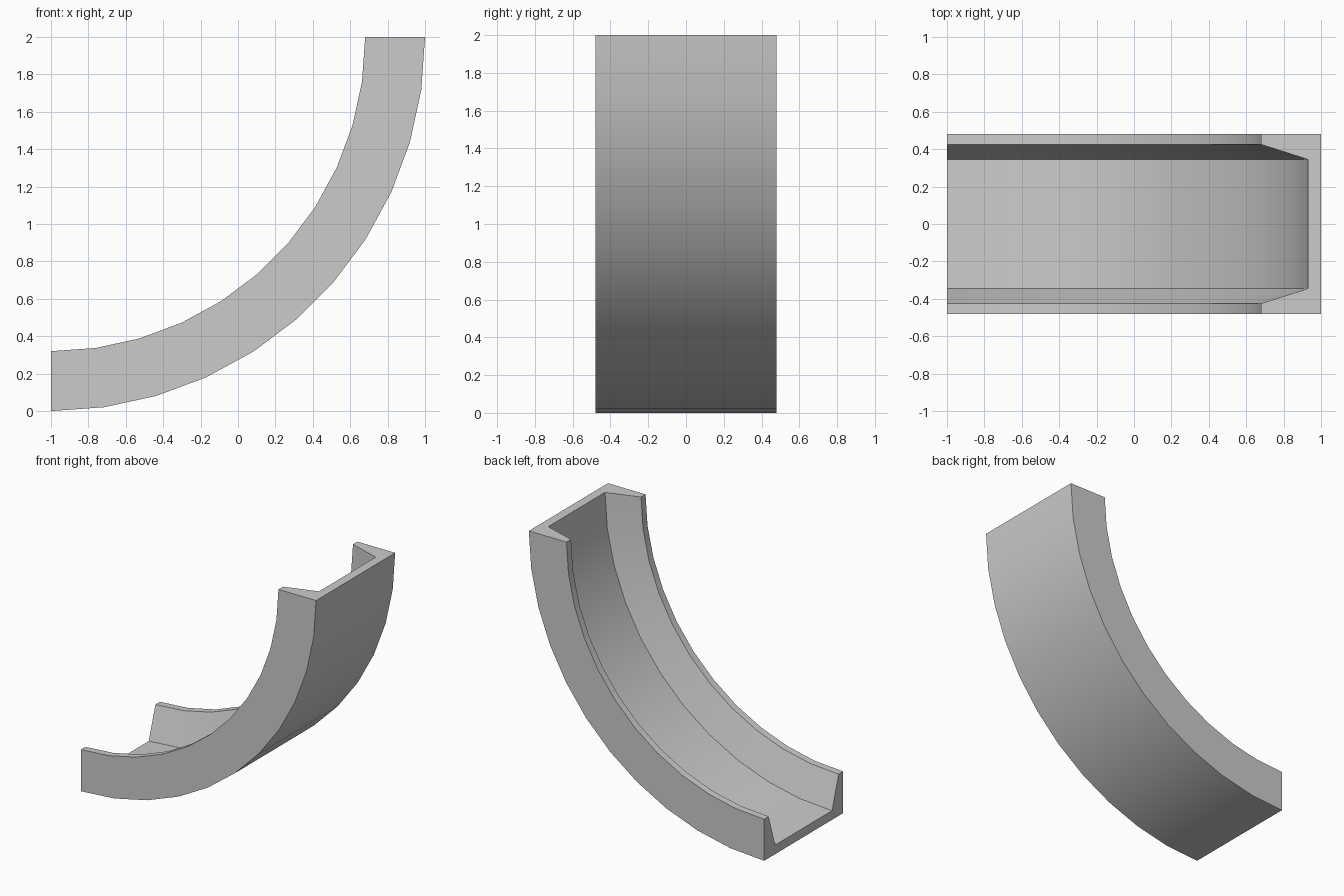
import bpy, bmesh
from math import sin, cos, pi

if "Cube" in bpy.data.objects:
    bpy.data.objects.remove(bpy.data.objects["Cube"])

SEGMENTS = 11
CENTRE_X, CENTRE_Z = -1.0, 2.0

# Half of the channel cross-section as (radius, y), mirrored to a full loop
half = [(1.93, 0.345), (1.68, 0.425), (1.68, 0.48), (2.0, 0.48)]
profile = half + [(r, -y) for r, y in reversed(half)]
n = len(profile)

# Sweep the cross-section through a quarter turn
bm = bmesh.new()
rings = []
for i in range(SEGMENTS + 1):
    a = i / SEGMENTS * pi / 2
    rings.append([bm.verts.new((CENTRE_X + r * sin(a), y, CENTRE_Z - r * cos(a)))
                  for r, y in profile])
for a, b in zip(rings, rings[1:]):
    for j in range(n):
        k = (j + 1) % n
        bm.faces.new((a[j], a[k], b[k], b[j]))

# Close both ends
bm.faces.new(rings[0])
bm.faces.new(rings[-1][::-1])
bmesh.ops.recalc_face_normals(bm, faces=bm.faces[:])

mesh = bpy.data.meshes.new("curved_channel")
bm.to_mesh(mesh)
bm.free()
channel = bpy.data.objects.new("curved_channel", mesh)
bpy.context.collection.objects.link(channel)

# Smooth along the bend, crisp at the corners
bpy.context.view_layer.objects.active = channel
channel.select_set(True)
bpy.ops.object.shade_smooth_by_angle(angle=pi / 6)
